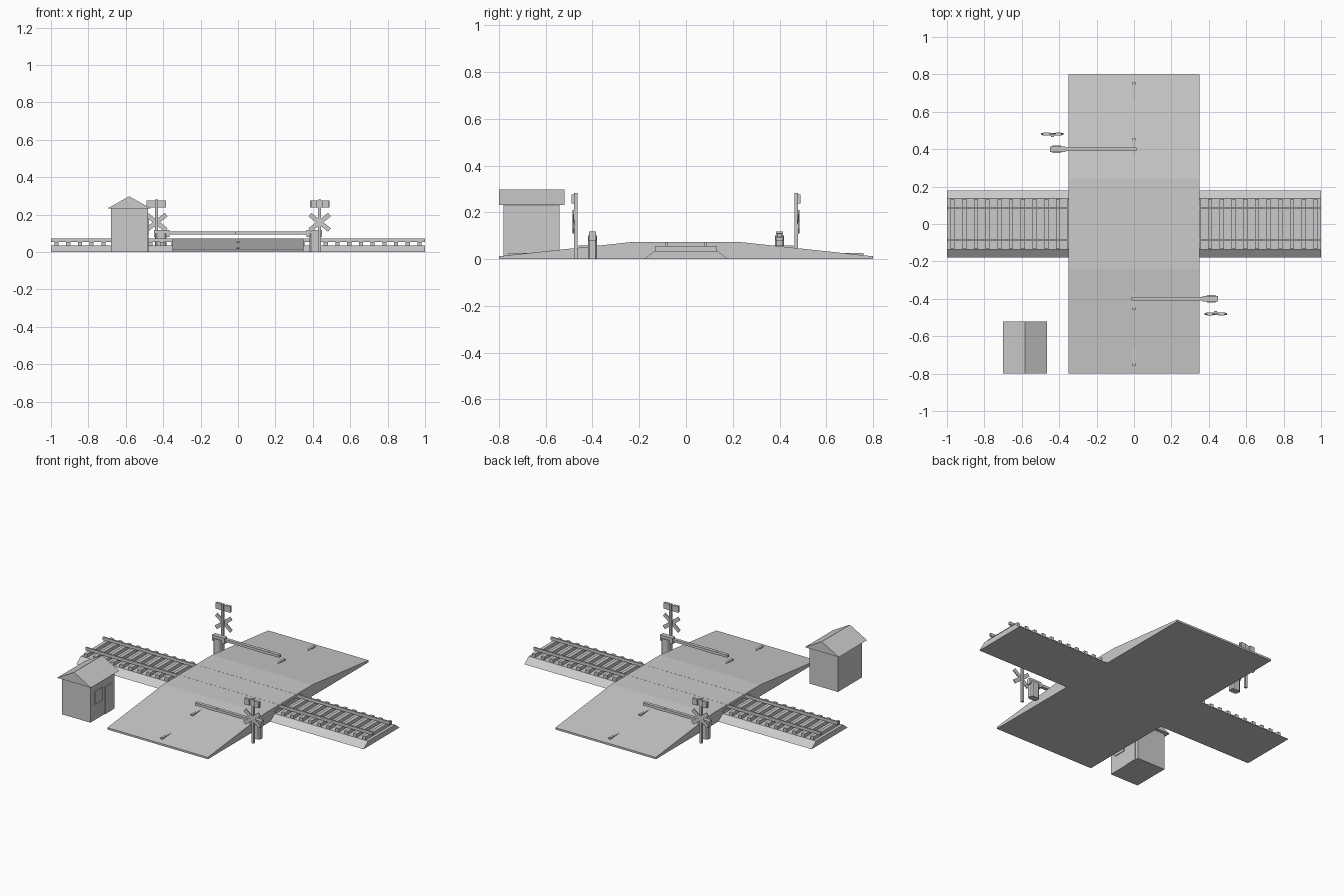
import bpy, bmesh, math
from mathutils import Matrix, Vector

if "Cube" in bpy.data.objects:
    bpy.data.objects.remove(bpy.data.objects["Cube"])

grey = bpy.data.materials.new("plain_grey")
grey.diffuse_color = (0.6, 0.6, 0.6, 1)
grey.use_nodes = True
grey.node_tree.nodes["Principled BSDF"].inputs["Base Color"].default_value = grey.diffuse_color


def finish(name, bm, turn=False):
    """Make an object; turn=True rotates it half a turn about z."""
    if turn:
        bm.transform(Matrix.Rotation(math.pi, 4, 'Z'))
    bmesh.ops.recalc_face_normals(bm, faces=bm.faces)
    me = bpy.data.meshes.new(name)
    bm.to_mesh(me)
    bm.free()
    me.materials.append(grey)
    ob = bpy.data.objects.new(name, me)
    bpy.context.collection.objects.link(ob)
    return ob


def add_box(bm, x, y, z, tilt=0):
    """Box from (min, max) ranges, optionally tilted about y at its centre."""
    size = Vector((x[1] - x[0], y[1] - y[0], z[1] - z[0]))
    mid = Vector((sum(x) / 2, sum(y) / 2, sum(z) / 2))
    m = Matrix.Translation(mid) @ Matrix.Rotation(tilt, 4, 'Y') @ Matrix.Diagonal((*size, 1))
    return bmesh.ops.create_cube(bm, size=1, matrix=m)["verts"]


def prism(name, pts, axis, lo, hi):
    """Extrude a 2D profile along the x, y or z axis."""
    place = {'X': lambda a, b, t: (t, a, b),
             'Y': lambda a, b, t: (a, t, b),
             'Z': lambda a, b, t: (a, b, t)}[axis]
    bm = bmesh.new()
    f = bm.faces.new([bm.verts.new(place(a, b, lo)) for a, b in pts])
    r = bmesh.ops.extrude_face_region(bm, geom=[f])
    bmesh.ops.translate(bm, vec=place(0, 0, hi - lo),
                        verts=[v for v in r["geom"] if isinstance(v, bmesh.types.BMVert)])
    return finish(name, bm)


# Road ramp and ballast bed
prism("road", [(-.8, 0), (.8, 0), (.8, .012), (.24, .072), (-.24, .072), (-.8, .012)],
      'X', -.35, .35)
prism("ballast", [(-.18, 0), (.18, 0), (.135, .034), (-.135, .034)], 'X', -1, 1)

# Sleepers
bm = bmesh.new()
for i in range(32):
    x = -.97 + i * 1.94 / 31
    add_box(bm, (x - .011, x + .011), (-.133, .133), (.03, .055))
finish("sleepers", bm)

# Rails
bm = bmesh.new()
for y in (-.085, .085):
    add_box(bm, (-1, 1), (y - .005, y + .005), (.053, .0725))
finish("rails", bm)

# Lane dashes: level strips half sunk in the slopes
bm = bmesh.new()
for s in (-1, 1):
    for y, z in ((.70, .026), (.40, .058)):
        add_box(bm, (-.007, .007), (s * y - .06, s * y + .06), (z - .008, z))
finish("lane_dashes", bm)

# Barriers and warning signs: built at the front right, turned for the back left
for turn, side in ((False, "front"), (True, "back")):
    bm = bmesh.new()
    v = add_box(bm, (.383, .442), (-.42, -.38), (0, .1))
    upright = [e for e in bm.edges if abs(e.verts[0].co.z - e.verts[1].co.z) > .05]
    bmesh.ops.bevel(bm, geom=upright, offset=.008, segments=1, affect='EDGES')
    finish(side + "_barrier_post", bm, turn)

    bm = bmesh.new()
    add_box(bm, (.365, .45), (-.414, -.386), (.08, .117))
    finish(side + "_barrier_head", bm, turn)

    bm = bmesh.new()
    add_box(bm, (-.013, .38), (-.41, -.39), (.094, .11))
    add_box(bm, (.065, .137), (-.411, -.389), (.093, .111))
    finish(side + "_barrier_arm", bm, turn)

    bm = bmesh.new()
    add_box(bm, (.429, .444), (-.478, -.464), (0, .282))
    finish(side + "_sign_post", bm, turn)

    bm = bmesh.new()
    for k, tilt in enumerate((.66, -.66)):
        y = -.480 - k * .003
        add_box(bm, (.37, .503), (y - .003, y + .003), (.147, .171), tilt)
    finish(side + "_crossed_boards", bm, turn)

    bm = bmesh.new()
    add_box(bm, (.385, .488), (-.48, -.474), (.238, .276))
    for x in (.405, .469):
        add_box(bm, (x - .016, x + .016), (-.49, -.478), (.238, .276))
    finish(side + "_warning_lamps", bm, turn)

# Keeper's hut
bm = bmesh.new()
add_box(bm, (-.68, -.482), (-.78, -.54), (0, .232))
finish("hut_walls", bm)
prism("hut_roof", [(-.70, .232), (-.464, .232), (-.582, .298)], 'Y', -.8, -.52)
bm = bmesh.new()
add_box(bm, (-.484, -.477), (-.74, -.66), (.1, .18))
finish("hut_window", bm)
bm = bmesh.new()
add_box(bm, (-.484, -.478), (-.635, -.56), (0, .17))
finish("hut_door", bm)
